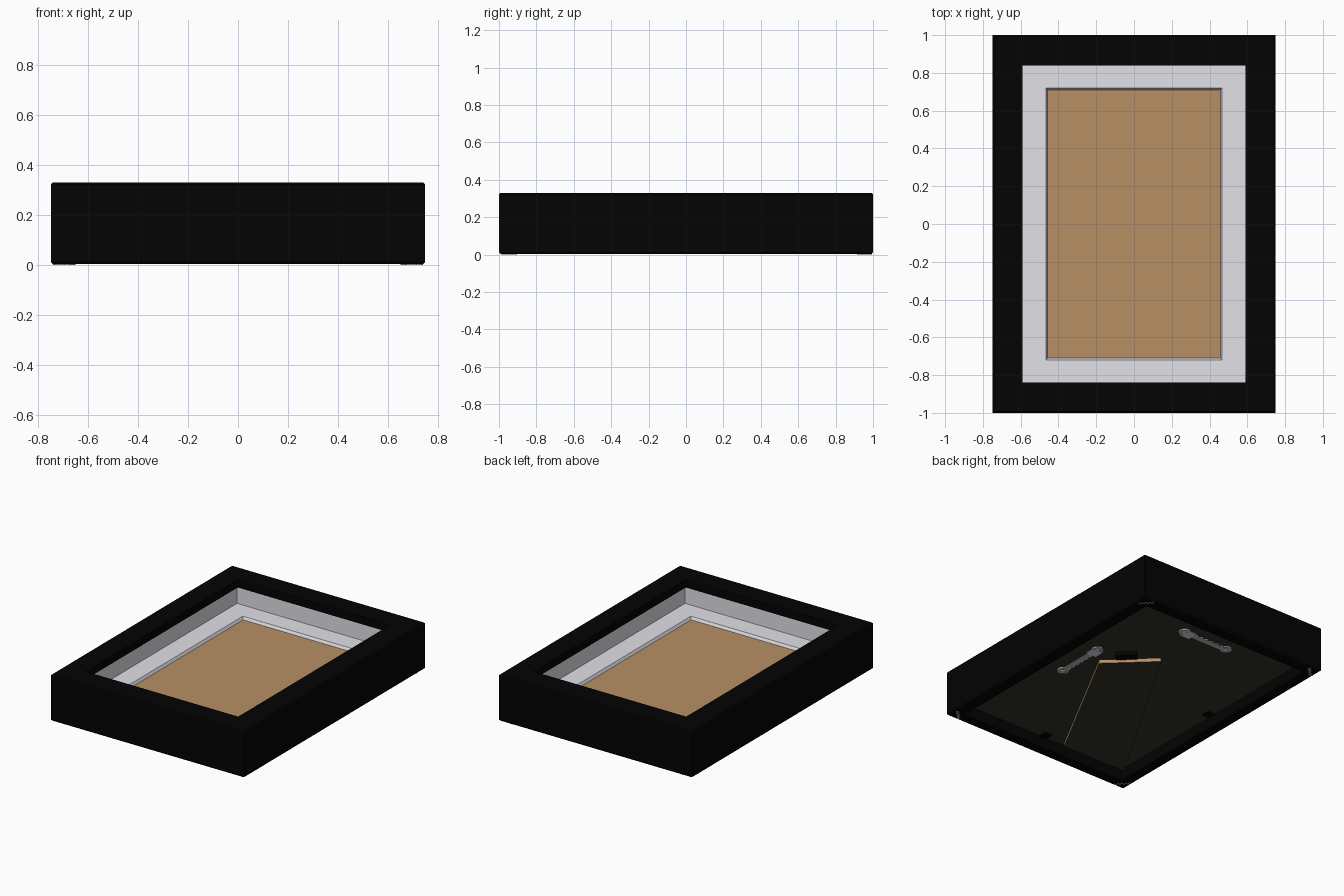
import bpy, bmesh, math
from mathutils import Matrix

cube = bpy.data.objects.get("Cube")
if cube:
    bpy.data.objects.remove(cube, do_unlink=True)


def material(name, r, g, b):
    m = bpy.data.materials.new(name)
    m.use_nodes = True
    m.diffuse_color = (r, g, b, 1)
    m.node_tree.nodes["Principled BSDF"].inputs["Base Color"].default_value = (r, g, b, 1)
    return m


BLACK = material("black_paint", 0.0009, 0.0009, 0.0009)
WHITE = material("mat_white", 0.78, 0.77, 0.82)
BROWN = material("fibreboard_brown", 0.475, 0.272, 0.128)
OLIVE = material("backing_dark_olive", 0.034, 0.034, 0.023)
STEEL = material("steel_grey", 0.48, 0.53, 0.55)
LIGHT_STEEL = material("light_steel", 0.72, 0.78, 0.8)

# Half sizes of the rear rebate
RX, RY = 0.665, 0.92


def finish(name, bm, *mats):
    bmesh.ops.recalc_face_normals(bm, faces=bm.faces)
    mesh = bpy.data.meshes.new(name)
    bm.to_mesh(mesh)
    bm.free()
    for m in mats:
        mesh.materials.append(m)
    ob = bpy.data.objects.new(name, mesh)
    bpy.context.collection.objects.link(ob)
    return ob


def rect_sweep(name, profile, mat):
    """Sweep a closed profile of (half x, half y, z) around a rectangle."""
    bm = bmesh.new()
    signs = [(-1, -1), (1, -1), (1, 1), (-1, 1)]
    rings = [[bm.verts.new((sx * hx, sy * hy, z)) for sx, sy in signs]
             for hx, hy, z in profile]
    for a, b in zip(rings, rings[1:] + rings[:1]):
        for i in range(4):
            j = (i + 1) % 4
            bm.faces.new((a[i], a[j], b[j], b[i]))
    return finish(name, bm, mat)


def prism(name, points, z0, z1, *mats, place=Matrix()):
    """Extrude a flat outline; a second material colours its edges."""
    bm = bmesh.new()
    base = bm.faces.new([bm.verts.new((x, y, z0)) for x, y in points])
    new = bmesh.ops.extrude_face_region(bm, geom=[base])["geom"]
    bmesh.ops.translate(bm, vec=(0, 0, z1 - z0),
                        verts=[v for v in new if isinstance(v, bmesh.types.BMVert)])
    bm.normal_update()
    if len(mats) > 1:
        for f in bm.faces:
            f.material_index = int(abs(f.normal.z) < 0.5)
    bm.transform(place)
    return finish(name, bm, *mats)


def box(hx, hy, cx=0):
    return [(cx - hx, -hy), (cx + hx, -hy), (cx + hx, hy), (cx - hx, hy)]


def circle(r, n=16, cx=0):
    return [(cx + r * math.cos(i * math.tau / n), r * math.sin(i * math.tau / n))
            for i in range(n)]


def spot(x, y, angle=0):
    return Matrix.Translation((x, y, 0)) @ Matrix.Rotation(angle, 4, "Z")


# Deep frame with small chamfers, front lip and rear rebate
rect_sweep("frame", [
    (0.74, 0.992, 0.004), (0.748, 1.0, 0.012), (0.748, 1.0, 0.322),
    (0.74, 0.992, 0.33), (0.59, 0.84, 0.33), (0.59, 0.84, 0.276),
    (RX, RY, 0.276), (RX, RY, 0.004)], BLACK)

# White spacer walls and the window mat with its bevelled opening
rect_sweep("spacer", [
    (0.607, 0.857, 0.276), (0.607, 0.857, 0.154),
    (RX, RY, 0.154), (RX, RY, 0.276)], WHITE)
rect_sweep("window_mat", [
    (RX, RY, 0.154), (0.467, 0.72, 0.154),
    (0.457, 0.71, 0.135), (RX, RY, 0.135)], WHITE)

# Boards: visible insert and rear backing
prism("insert_board", box(RX, RY), 0.12, 0.135, BROWN)
prism("backing_board", box(RX, RY), 0.083, 0.12, OLIVE)

# Diagonal easel leg and its hinge
prism("easel_leg", [(0.376, 0.095), (0.083, 0.373), (-0.645, -0.87), (-0.145, -0.88)],
      0.047, 0.074, OLIVE, BROWN)
prism("leg_hinge", box(0.07, 0.03), 0.056, 0.083, BLACK,
      place=spot(0.28, 0.255, -math.pi / 4))


# Saw-tooth hangers, one for each way of hanging
def hanger(name, place):
    teeth = 14
    edge = [(-0.15 + 0.3 * i / teeth, 0.016 + 0.012 * (i % 2)) for i in range(teeth + 1)]
    prism(name + "_bar", [(0.15, -0.022), (-0.15, -0.022)] + edge, 0.072, 0.078, STEEL,
          place=place)
    for side, label in ((-1, "left"), (1, "right")):
        prism(f"{name}_{label}_end", circle(0.04, cx=side * 0.175), 0.074, 0.083, STEEL,
              place=place)
        prism(f"{name}_{label}_screw", circle(0.018, 12, side * 0.175), 0.068, 0.074,
              LIGHT_STEEL, place=place)
    prism(name + "_clasp", box(0.035, 0.042, 0.14), 0.069, 0.074, LIGHT_STEEL, place=place)


hanger("top_hanger", spot(0, 0.72))
hanger("side_hanger", spot(0.46, 0.005, math.pi / 2))

# Turn clips holding the backing, one on each side
for label, x, y, angle in (("front", 0, -0.89, 0), ("back", 0, 0.89, 0),
                           ("left", 0.635, 0, math.pi / 2), ("right", -0.635, 0, math.pi / 2)):
    prism(f"{label}_turn_clip", box(0.03, 0.03), 0.075, 0.083, BLACK, place=spot(x, y, angle))

# Corrugated fasteners across the four mitres
wave = [(-0.052 + 0.013 * i, 0.009 * (-1) ** i) for i in range(9)]
strip = [(x, y - 0.003) for x, y in wave] + [(x, y + 0.003) for x, y in reversed(wave)]
for sx, xname in ((-1, "right"), (1, "left")):
    for sy, yname in ((-1, "front"), (1, "back")):
        prism(f"{yname}_{xname}_mitre_fastener", strip, 0, 0.01, STEEL,
              place=spot(sx * 0.695, sy * 0.95, -sx * sy * math.pi / 4))
